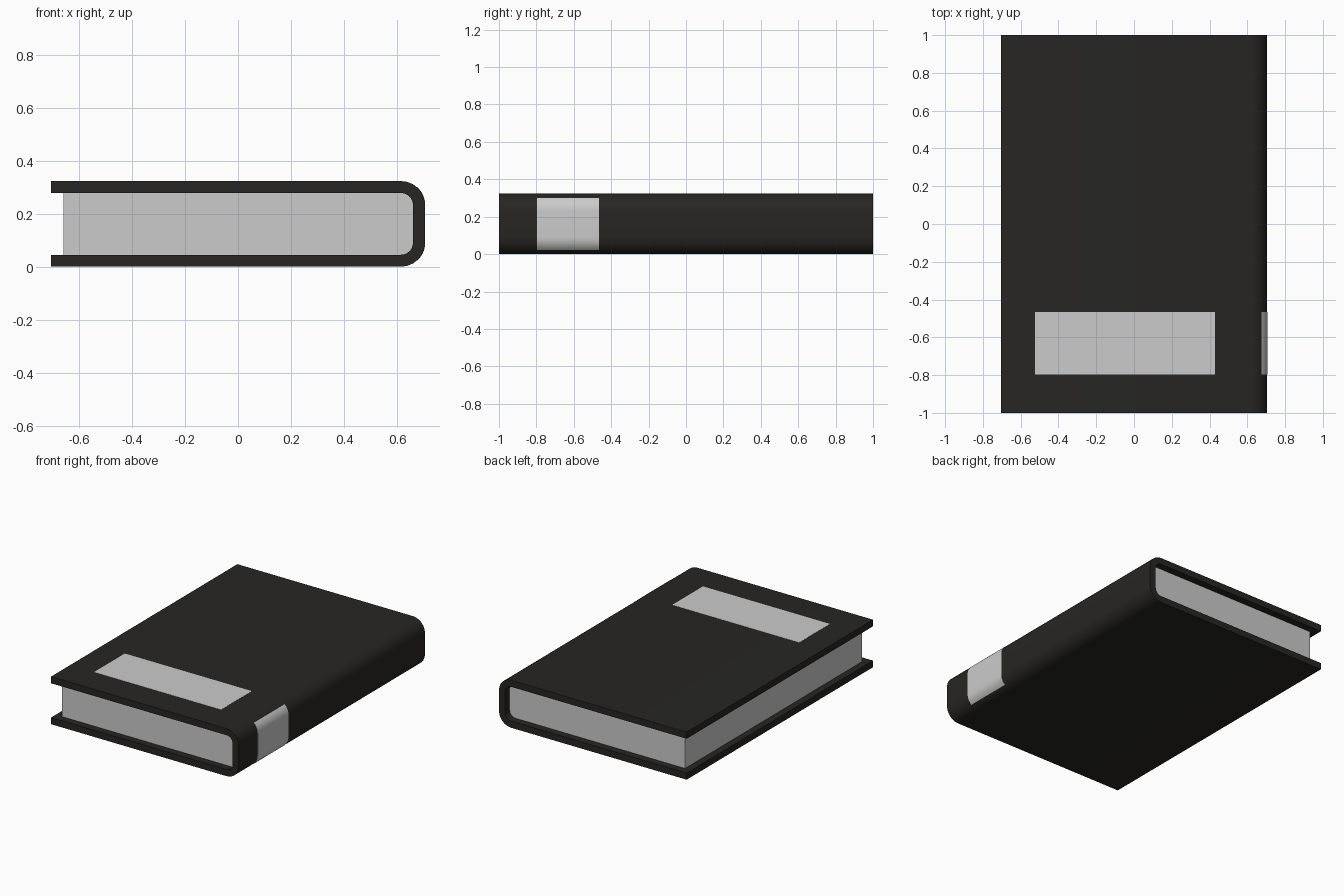
import bpy, bmesh, math

if "Cube" in bpy.data.objects:
    bpy.data.objects.remove(bpy.data.objects["Cube"])

W, H, T, R = 0.705, 0.323, 0.045, 0.09   # half width, height, board thickness, spine corner radius
CX, LOW, HIGH = W - R, R, H - R          # centres of the two rounded spine corners

cover_mat = bpy.data.materials.new("dark_cover")
cover_mat.diffuse_color = (0.02, 0.019, 0.017, 1)
cover_mat.use_nodes = True
cover_mat.node_tree.nodes["Principled BSDF"].inputs["Base Color"].default_value = cover_mat.diffuse_color


def spine_curve(r, limit=90, steps=6):
    """Rounded spine outline (x, z) from the lower corner to the upper corner."""
    pts = []
    for zc, a0, a1 in ((LOW, -limit, 0), (HIGH, 0, limit)):
        for i in range(steps + 1):
            a = math.radians(a0 + (a1 - a0) * i / steps)
            pts.append((CX + r * math.cos(a), zc + r * math.sin(a)))
    return pts


def extrude(name, faces, y0, y1, mat=None):
    """Extrude a list of flat (x, z) polygons along y into one closed solid."""
    bm = bmesh.new()
    for f in faces:
        bm.faces.new([bm.verts.new((x, y0, z)) for x, z in f])
    bmesh.ops.remove_doubles(bm, verts=bm.verts, dist=1e-5)
    geom = bmesh.ops.extrude_face_region(bm, geom=bm.faces[:], use_keep_orig=True)["geom"]
    moved = [v for v in geom if isinstance(v, bmesh.types.BMVert)]
    bmesh.ops.translate(bm, verts=moved, vec=(0, y1 - y0, 0))
    bmesh.ops.recalc_face_normals(bm, faces=bm.faces)
    mesh = bpy.data.meshes.new(name)
    bm.to_mesh(mesh)
    bm.free()
    ob = bpy.data.objects.new(name, mesh)
    bpy.context.collection.objects.link(ob)
    if mat:
        mesh.materials.append(mat)
    bpy.ops.object.select_all(action='DESELECT')
    ob.select_set(True)
    bpy.context.view_layer.objects.active = ob
    bpy.ops.object.shade_smooth_by_angle(angle=math.radians(30))
    return ob


def band(outer, inner):
    """Quads between two matching outlines."""
    return [[outer[i], outer[i + 1], inner[i + 1], inner[i]] for i in range(len(outer) - 1)]


# wraparound cover: two boards joined by a rounded spine
outer = [(-W, 0)] + spine_curve(R) + [(-W, H)]
inner = [(-W, T)] + spine_curve(R - T) + [(-W, H - T)]
extrude("cover", band(outer, inner), -1, 1, cover_mat)

# page block, set back from the cover on three sides
extrude("pages", [[(-0.658, T)] + spine_curve(R - T) + [(-0.658, H - T)]], -0.95, 0.95)

# pale label on the front board
Y0, Y1 = -0.796, -0.465
extrude("front_label", [[(-0.525, H - 0.002), (0.43, H - 0.002),
                         (0.43, H + 0.001), (-0.525, H + 0.001)]], Y0, Y1)

# pale label wrapped round the spine
extrude("spine_label", band(spine_curve(R + 0.001, 48), spine_curve(R - 0.002, 48)), Y0, Y1)
